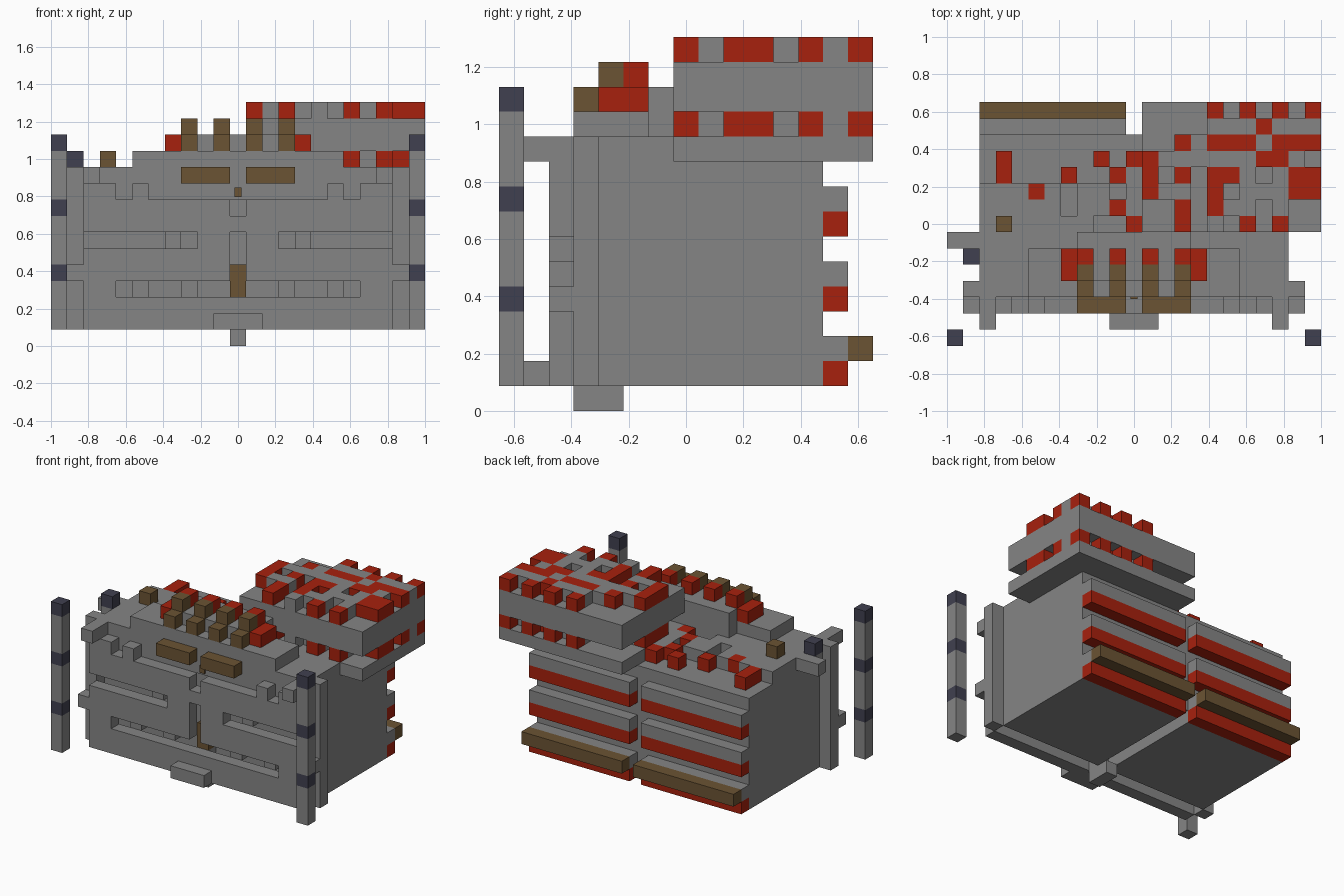
import bpy
import bmesh
from mathutils import Matrix, Vector

cube = bpy.data.objects.get("Cube")
if cube:
    bpy.data.objects.remove(cube, do_unlink=True)

NX, NY = 23, 15          # grid cells across and deep
U = 2 / NX               # size of one cell


def material(name, rgb):
    m = bpy.data.materials.new(name)
    m.use_nodes = True
    m.diffuse_color = (*rgb, 1)
    m.node_tree.nodes["Principled BSDF"].inputs["Base Color"].default_value = (*rgb, 1)
    return m


GRAY = material("stone gray", (.235, .235, .235))
RED = material("brick red", (.39, .015, .004))
BROWN = material("wood brown", (.147, .087, .033))
DARK = material("dark slate", (.051, .051, .08))


def blocks(name, mat, boxes, mirror=False):
    """One object made of boxes given as cell ranges x0,x1,y0,y1,z0,z1."""
    boxes = list(boxes)
    if mirror:
        boxes += [(NX - b[1], NX - b[0], *b[2:]) for b in boxes]
    bm = bmesh.new()
    for x0, x1, y0, y1, z0, z1 in boxes:
        size = Vector((x1 - x0, y1 - y0, z1 - z0)) * U
        mid = Vector((x0 + x1 - NX, y0 + y1 - NY, z0 + z1)) * U / 2
        bmesh.ops.create_cube(bm, size=1, matrix=Matrix.Translation(mid) @ Matrix.Diagonal((*size, 1)))
    me = bpy.data.meshes.new(name)
    bm.to_mesh(me)
    bm.free()
    me.materials.append(mat)
    ob = bpy.data.objects.new(name, me)
    bpy.context.scene.collection.objects.link(ob)
    return ob


def plate(name, rows, x, y_back, z):
    """Layer one cell thick, drawn from back to front: R red, g gray, . empty."""
    for key, label, mat in (("R", "red", RED), ("g", "gray", GRAY)):
        cells = []
        for r, row in enumerate(rows):
            start = None
            for c, ch in enumerate(row + "."):
                if ch == key and start is None:
                    start = c
                elif ch != key and start is not None:
                    cells.append((x + start, x + c, y_back - r, y_back - r + 1, z, z + 1))
                    start = None
        blocks(f"{name}_{label}", mat, cells)


# Corner posts with dark bands
bands = (4, 8, 12)
blocks("post_bands", DARK, [(0, 1, 0, 1, z, z + 1) for z in bands], True)
blocks("posts", GRAY, [(0, 1, 0, 1, a, b) for a, b in ((1, 4), (5, 8), (9, 12))], True)

# Main body, with a groove along the underside
blocks("body", GRAY, [(2, 21, 4, 13, 2, 10)])
blocks("body_base", GRAY, [(2, 11, 4, 13, 1, 2)], True)
blocks("foot", GRAY, [(11, 12, 3, 5, 0, 1), (11, 12, 3, 4, 1, 3)])
blocks("side_columns", GRAY, [(1, 2, 3, 4, 1, 11), (1, 2, 2, 3, 4, 5)], True)

# Front wall with slots, and the ribs seen through them
blocks("front_wall", GRAY, [
    (2, 11, 2, 3, 1, 3), (2, 4, 2, 3, 3, 4), (2, 11, 2, 3, 4, 6),
    (9, 11, 2, 3, 6, 7), (2, 11, 2, 3, 7, 9)], True)
blocks("front_wall_centre", GRAY, [(11, 12, 2, 3, 1, 3), (11, 12, 2, 3, 7, 8)])
blocks("wall_ribs", GRAY, [(7, 8, 3, 4, 6, 7), (5, 6, 3, 4, 3, 4), (8, 9, 3, 4, 3, 4)], True)
blocks("door", BROWN, [(11, 12, 3, 4, 3, 5)])
blocks("doorstep", GRAY, [(10, 13, 1, 2, 1, 2)])

# Eaves, brackets and front sills
blocks("eaves", GRAY, [(2, 21, 3, 4, 9, 11), (2, 21, 4, 7, 10, 11)])
blocks("brackets", GRAY, [(2, 3, 1, 2, 10, 11), (2, 3, 2, 3, 9, 11),
                          (3, 4, 2, 3, 9, 10), (5, 6, 2, 3, 9, 10)], True)
blocks("front_sills", BROWN, [(8, 11, 2, 3, 10, 11)], True)
knob = blocks("knob", BROWN, [(11.28, 11.72, 2.9, 3, 9.15, 9.75)])

# Stepped upper roof
blocks("upper_roof", GRAY, [(5, 18, 3, 6, 11, 12), (8, 15, 4, 6, 12, 13), (8, 15, 6, 7, 11, 13)])
fingers = (8, 10)
blocks("roof_fingers", BROWN,
       [b for x in fingers for b in ((x, x + 1, 3, 4, 12, 13), (x, x + 1, 4, 5, 13, 14))], True)
blocks("finger_ends", RED, [(x, x + 1, 5, 6, 13, 14) for x in fingers], True)
blocks("roof_side_blocks", RED, [(7, 8, 4, 6, 12, 13)], True)

# Low roof beside the tower
plate("low_roof", [
    ".R.....R.R",
    ".R...R..Rg",
    "gggRg.gg.g",
    "ggggg.ggRg",
    "ggggggg..R"], 2, 11, 10)
blocks("side_ledge", GRAY, [(0, 2, 6, 7, 10, 11), (1, 2, 5, 6, 10, 11)])
blocks("side_lamp", DARK, [(1, 2, 5, 6, 11, 12)])
blocks("chimney", BROWN, [(3, 4, 7, 8, 11, 12)])

# Overhanging tower: two slabs, each topped by the same toothed plate
blocks("tower_slabs", GRAY, [(12, 23, 7, 15, 10, 11), (12, 23, 7, 15, 12, 14)])
teeth = [
    "....R.R.R.R",
    "....gggRggg",
    "..RgRRRgRRR",
    "RggggggRRg.",
    "R.R.RRg.gRR",
    "Rgg.R.gggRR",
    "..R.Rgg.g..",
    "..R.g.R.R.."]
plate("tower_lower_teeth", teeth, 12, 14, 11)
plate("tower_upper_teeth", teeth, 12, 14, 14)

# Rear shelves: red underneath, gray on top, one brown ledge
shelves = (1, 4, 7)
blocks("rear_shelf_red", RED, [(2, 11, 13, 14, z, z + 1) for z in shelves], True)
blocks("rear_shelf_gray", GRAY, [(2, 11, 13, 14, z + 1, z + 2) for z in shelves], True)
blocks("rear_ledge", BROWN, [(2, 11, 14, 15, 2, 3)], True)
